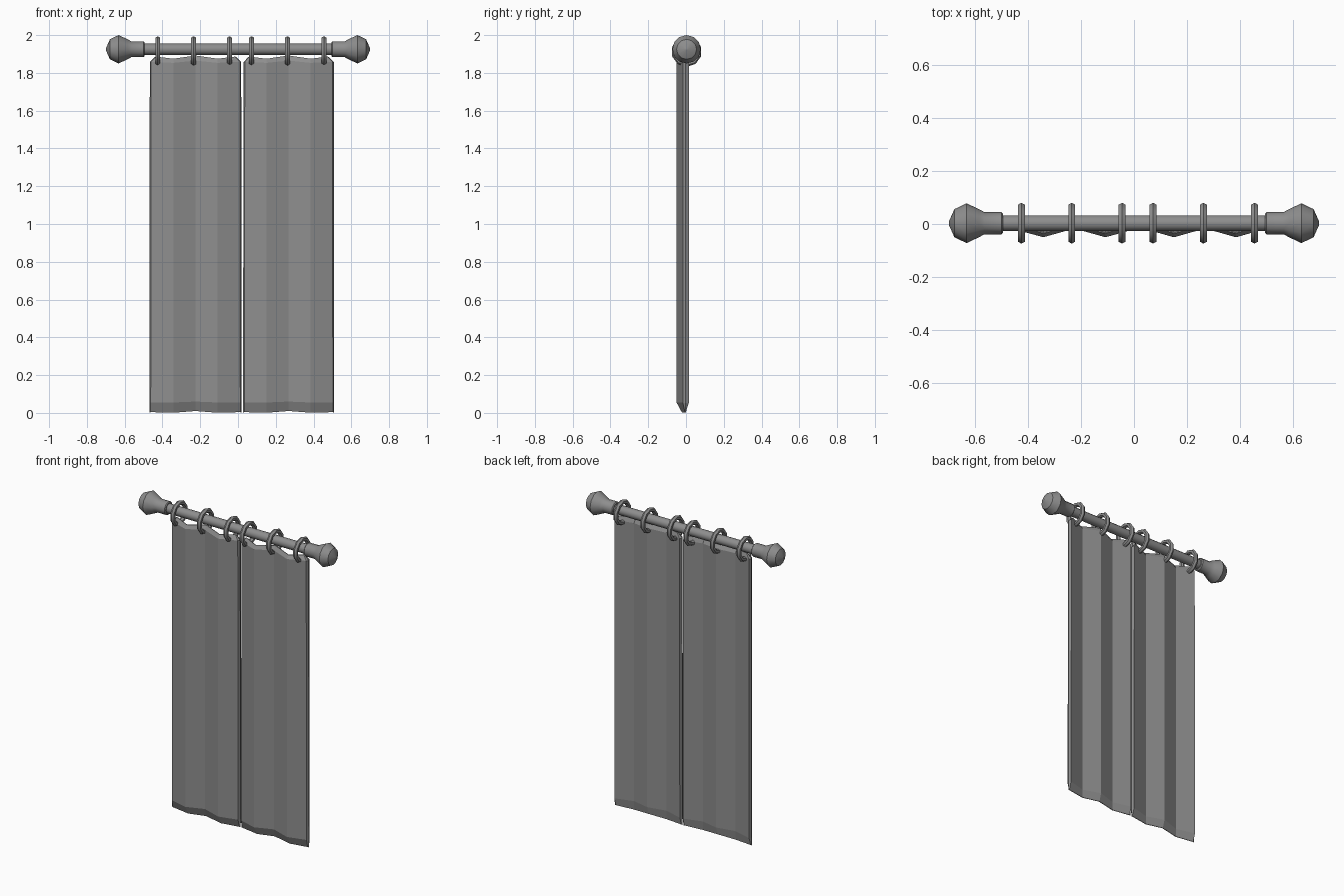
import bpy, bmesh, math
from mathutils import Matrix

cube = bpy.data.objects.get("Cube")
if cube:
    bpy.data.objects.remove(cube, do_unlink=True)

grey = bpy.data.materials.new("mid grey")
grey.use_nodes = True
GREY = (0.27, 0.27, 0.27, 1)
grey.diffuse_color = GREY
grey.node_tree.nodes["Principled BSDF"].inputs["Base Color"].default_value = GREY

ROD_Y, ROD_Z = 0.003, 1.925


def finish(name, bm, smooth=True):
    bmesh.ops.recalc_face_normals(bm, faces=bm.faces[:])
    mesh = bpy.data.meshes.new(name)
    bm.to_mesh(mesh)
    bm.free()
    mesh.materials.append(grey)
    obj = bpy.data.objects.new(name, mesh)
    bpy.context.collection.objects.link(obj)
    if smooth:
        bpy.ops.object.select_all(action='DESELECT')
        obj.select_set(True)
        bpy.context.view_layer.objects.active = obj
        bpy.ops.object.shade_smooth_by_angle(angle=math.radians(33))
    return obj


def skin(bm, loops):
    """Join matching closed loops of vertices with quads."""
    for a, b in zip(loops, loops[1:]):
        n = len(a)
        for i in range(n):
            j = (i + 1) % n
            bm.faces.new((a[i], a[j], b[j], b[i]))


def lathe_x(name, profile, sides):
    """Turn (x, radius) points about the rod's axis."""
    bm = bmesh.new()
    loops = []
    for x, r in profile:
        angles = [math.tau * i / sides for i in range(sides)]
        loops.append([bm.verts.new((x, ROD_Y + r * math.sin(a), ROD_Z + r * math.cos(a)))
                      for a in angles])
    skin(bm, loops)
    bm.faces.new(loops[0])
    bm.faces.new(loops[-1])
    return finish(name, bm)


# Rod with a collar and ball at each end
lathe_x("rod", [(-0.52, 0.03), (0.52, 0.03)], 12)
finial = [(0.495, 0.036), (0.5, 0.042), (0.565, 0.042), (0.585, 0.053),
          (0.632, 0.075), (0.678, 0.053), (0.699, 0.006)]
for side, name in ((1, "left_finial"), (-1, "right_finial")):
    lathe_x(name, [(side * x, r) for x, r in finial], 12)


# Hanging rings
def ring(name, x, major=0.066, minor=0.015, around=10, section=6):
    bm = bmesh.new()
    loops = []
    for i in range(around):
        a = math.tau * i / around
        loop = []
        for k in range(section):
            b = math.tau * k / section
            r = major + minor * math.cos(b)
            loop.append(bm.verts.new((x + minor * math.sin(b),
                                      ROD_Y + r * math.sin(a),
                                      ROD_Z - 0.012 + r * math.cos(a))))
        loops.append(loop)
    skin(bm, loops + loops[:1])
    return finish(name, bm)


for n, x in enumerate((-0.425, -0.235, -0.045, 0.072, 0.262, 0.455)):
    ring(f"ring_{n + 1}", x)


# Pleated curtain panels, pinched along every edge
def curtain(name, centre, half):
    columns = (-half + 0.007, -0.117, 0, 0.117, half - 0.007)
    # height, sheet half thickness, extra inset of the end columns, drop at folds
    rows = ((0.01, 0.002, 0, 0.009), (0.06, 0.016, 0, 0.005),
            (1.865, 0.016, 0.002, 0.012), (1.892, 0.002, 0.028, 0.017))
    bm = bmesh.new()
    loops = []
    for z, thick, inset, drop in rows:
        front, back = [], []
        for i, x in enumerate(columns):
            fold = i % 2
            if i in (0, 4):
                x -= math.copysign(inset, x)
            y = -0.001 - 0.033 * fold
            if z < 0.03:
                y = -0.003 - 0.016 * fold
            height = z - drop * fold
            if i in (0, 4):
                height -= 0.006
            front.append(bm.verts.new((centre + x, y - thick, height)))
            back.append(bm.verts.new((centre + x, y + thick, height)))
        rim_x = half - inset
        low = 0.008
        left = bm.verts.new((centre - rim_x, -0.002, z - low))
        right = bm.verts.new((centre + rim_x, -0.002, z - low))
        loops.append([left] + front + [right] + back[::-1])
    skin(bm, loops)
    # Close the narrow top and bottom seams
    for loop in (loops[0], loops[-1]):
        bm.faces.new((loop[0], loop[1], loop[11]))
        bm.faces.new((loop[5], loop[6], loop[7]))
        for i in range(1, 5):
            bm.faces.new((loop[i], loop[i + 1], loop[11 - i], loop[12 - i]))
    return finish(name, bm, smooth=False)


curtain("right_curtain", -0.225, 0.244)
curtain("left_curtain", 0.268, 0.241)
